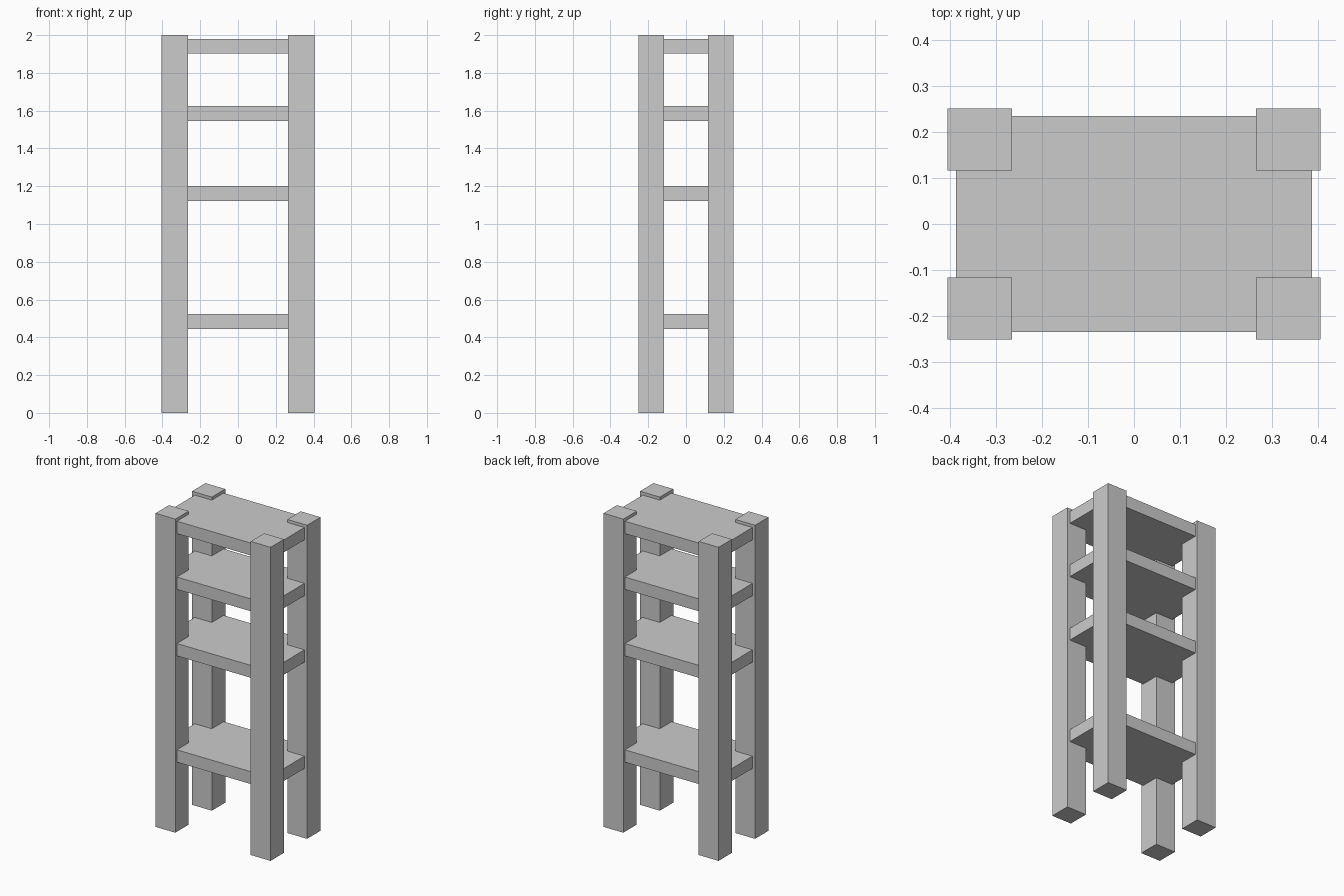
import bpy

if "Cube" in bpy.data.objects:
    bpy.data.objects.remove(bpy.data.objects["Cube"])


def box(name, centre, size):
    bpy.ops.mesh.primitive_cube_add(size=1, location=centre)
    obj = bpy.context.object
    obj.name = name
    obj.scale = size
    bpy.ops.object.transform_apply(location=False, rotation=False, scale=True)
    return obj


# Four corner posts
for side, sx in (("left", -1), ("right", 1)):
    for end, sy in (("front", -1), ("back", 1)):
        box(f"{end}_{side}_post", (sx * 0.336, sy * 0.184, 1.0), (0.14, 0.135, 2.0))

# Four shelves, set into the posts
for i, z in enumerate((0.483, 1.161, 1.585, 1.941), 1):
    box(f"shelf_{i}", (0, 0, z), (0.774, 0.471, 0.079))
